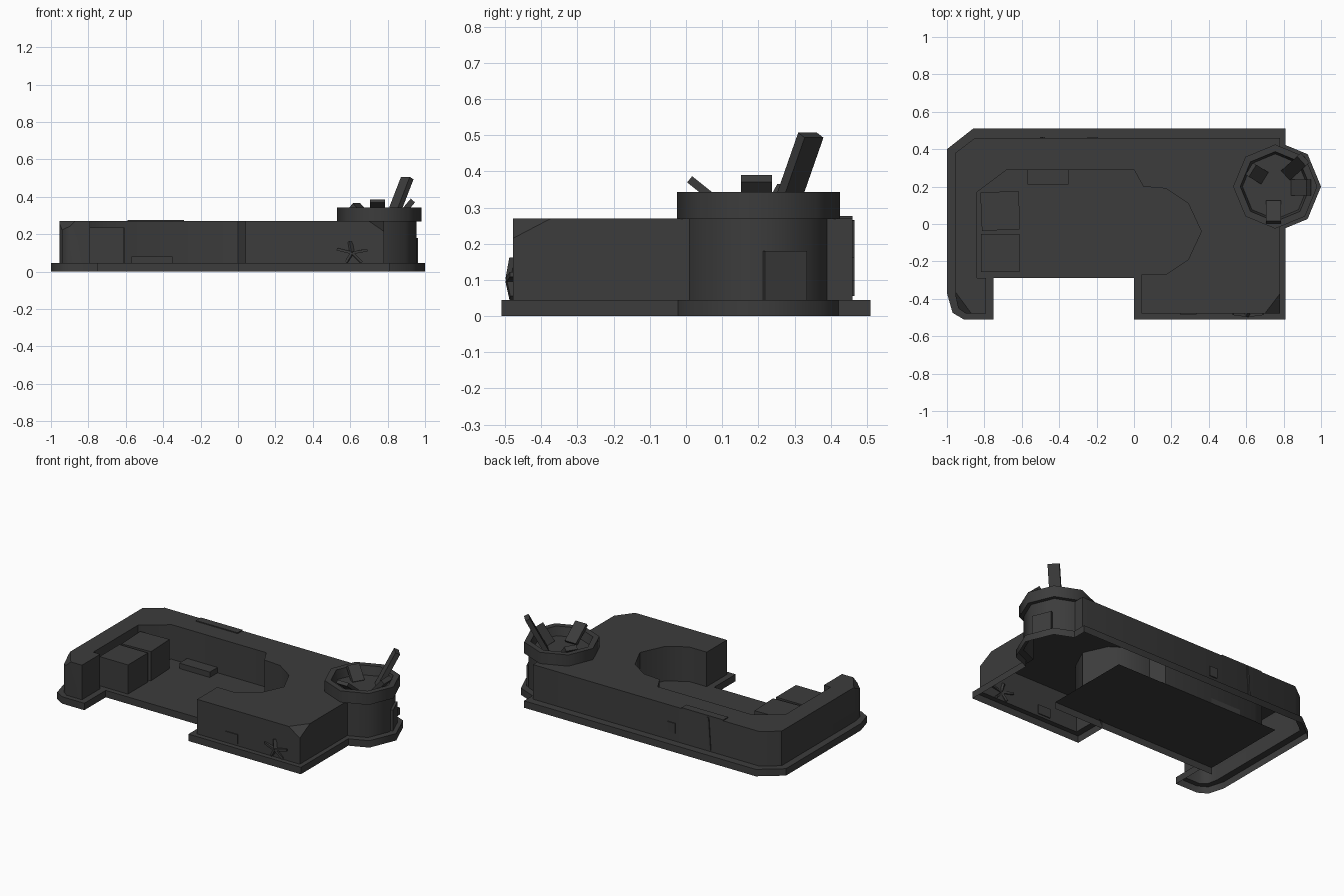
import bpy, bmesh
from math import radians, pi, sin, cos
from mathutils import Vector, Matrix

if "Cube" in bpy.data.objects:
    bpy.data.objects.remove(bpy.data.objects["Cube"])

stone = bpy.data.materials.new("dark_grey_stone")
stone.use_nodes = True
GREY = (0.045, 0.045, 0.045, 1)
stone.diffuse_color = GREY
stone.node_tree.nodes["Principled BSDF"].inputs["Base Color"].default_value = GREY


def finish(name, bm, rounded=False):
    """Turn a bmesh into an object; rounded ones blend along upright edges only."""
    bm.normal_update()
    if rounded:
        for f in bm.faces:
            f.smooth = True
        for e in bm.edges:
            d = (e.verts[0].co - e.verts[1].co).normalized()
            e.smooth = (len(e.link_faces) == 2 and abs(d.z) > 0.9
                        and e.calc_face_angle(pi) < radians(50))
    mesh = bpy.data.meshes.new(name)
    bm.to_mesh(mesh)
    bm.free()
    mesh.materials.append(stone)
    ob = bpy.data.objects.new(name, mesh)
    bpy.context.collection.objects.link(ob)
    return ob


def loft(bm, rings):
    """Join matching rings of points and return the vertex rings."""
    rows = [[bm.verts.new(p) for p in r] for r in rings]
    for lo, hi in zip(rows, rows[1:]):
        n = len(lo)
        for i in range(n):
            j = (i + 1) % n
            bm.faces.new((lo[i], lo[j], hi[j], hi[i]))
    return rows


def box(name, centre, size, rot=Matrix()):
    bm = bmesh.new()
    bmesh.ops.create_cube(bm, size=1, matrix=Matrix.Translation(centre) @ rot
                          @ Matrix.Diagonal((*size, 1)))
    return finish(name, bm)


def beam(name, start, end, width, depth, twist=0):
    """Leaning block between two points, its width lying level."""
    a, b = Vector(start), Vector(end)
    rot = (b - a).to_track_quat("Z", "Y").to_matrix().to_4x4()
    return box(name, (a + b) / 2, (width, depth, (b - a).length),
               rot @ Matrix.Rotation(radians(twist), 4, "Z"))


BASE, TOP = 0.045, 0.27
TX, TY = 0.755, 0.2


def tower_arc(radius, wall_x):
    """Eight-sided tower corners that stand out past the right wall."""
    pts = [(TX + radius * cos(k * pi / 4), TY + radius * sin(k * pi / 4)) for k in range(-2, 3)]
    for end, nxt in ((0, 1), (4, 3)):
        a, b = Vector(pts[end]), Vector(pts[nxt])
        pts[end] = tuple(a.lerp(b, (wall_x - a.x) / (b.x - a.x)))
    return pts


# Wall outline: courtyard edge is shared by plinth and wall
court = [(-0.84, -0.29), (-0.84, 0.17), (-0.68, 0.29), (0, 0.29), (0.05, 0.2),
         (0.17, 0.19), (0.29, 0.11), (0.36, -0.04), (0.29, -0.19), (0.17, -0.27),
         (0.04, -0.27)]
plinth = ([(0, -0.29), (0, -0.51), (0.81, -0.51)] + tower_arc(0.245, 0.81)
          + [(0.81, 0.51), (-0.86, 0.51), (-1, 0.4), (-1, -0.37), (-0.97, -0.475),
             (-0.91, -0.51), (-0.75, -0.51), (-0.75, -0.29)])
wall = ([(0.04, -0.29), (0.04, -0.478), (0.78, -0.478)] + tower_arc(0.2, 0.78)
        + [(0.78, 0.46), (-0.85, 0.46), (-0.955, 0.38), (-0.955, -0.38), (-0.94, -0.45),
           (-0.9, -0.478), (-0.79, -0.478), (-0.79, -0.29)])


def at(points, z):
    return [(x, y, z) for x, y in points]


# Hollow wall block with stepped plinth; courtyard walls stop at the floor
bm = bmesh.new()
court_foot = at(court, BASE)
rows = loft(bm, [at(plinth, 0) + court_foot, at(plinth, BASE) + court_foot,
                 at(wall, BASE) + court_foot, at(wall + court, TOP)])
bm.faces.new(rows[-1])
bmesh.ops.remove_doubles(bm, verts=bm.verts[:], dist=0.0005)


def chip(corner, run_x, run_y, drop):
    """Slice off a top corner and close the cut."""
    c = Vector(corner)
    normal = Vector((1 / run_x, 1 / run_y, 1 / drop))
    cut = bmesh.ops.bisect_plane(bm, geom=bm.verts[:] + bm.edges[:] + bm.faces[:],
                                 plane_co=c - Vector((run_x, 0, 0)),
                                 plane_no=normal.normalized(), clear_outer=True)
    edges = [e for e in cut["geom_cut"] if isinstance(e, bmesh.types.BMEdge)]
    for f in bmesh.ops.edgeloop_fill(bm, edges=edges)["faces"]:
        f.normal_update()
        if f.normal.z < 0:
            f.normal_flip()


chip((0.78, -0.478, TOP), 0.08, -0.105, 0.055)
chip((-0.955, -0.478, TOP), -0.085, -0.115, 0.08)
finish("wall_block", bm, True)

# Courtyard floor sheet with a front lip
bm = bmesh.new()
rows = [[bm.verts.new((x, y, z)) for x in (-0.84, 0.36)]
        for y, z in ((-0.29, 0), (-0.29, BASE), (0.29, BASE))]
for near, far in zip(rows, rows[1:]):
    bm.faces.new((near[0], near[1], far[1], far[0]))
finish("courtyard_floor", bm)

# Tower crown with sunken middle
bm = bmesh.new()
profile = [(0.19, 0.269), (0.225, 0.269), (0.225, 0.343), (0.187, 0.343), (0.175, 0.285)]
rows = loft(bm, [[(TX + r * cos(k * pi / 4), TY + r * sin(k * pi / 4), z) for k in range(8)]
                 for r, z in profile])
bm.faces.new(rows[-1])
finish("tower_crown", bm, True)

# Tower door panel
turn = Matrix.Rotation(radians(22.5), 4, "Z")
box("tower_door", (TX + 0.185 * cos(pi / 8), TY + 0.185 * sin(pi / 8), 0.1125),
    (0.03, 0.125, 0.135), turn)

# Broken posts on the tower
beam("tall_post", (0.82, 0.268, 0.28), (0.905, 0.345, 0.5), 0.07, 0.03)
beam("front_stub", (0.745, 0.12, 0.29), (0.745, 0.01, 0.378), 0.08, 0.022)
beam("side_stub", (0.85, 0.195, 0.28), (0.935, 0.195, 0.38), 0.085, 0.03)
beam("back_stub", (0.69, 0.25, 0.28), (0.625, 0.29, 0.355), 0.075, 0.03)

# Crates and bench in the courtyard
box("front_crate", (-0.715, -0.155, 0.14), (0.205, 0.205, 0.19))
box("rear_crate", (-0.715, 0.07, 0.14), (0.205, 0.205, 0.19), Matrix.Rotation(radians(2.5), 4, "Z"))
box("bench", (-0.46, 0.25, 0.0625), (0.22, 0.08, 0.035))

# Worn slabs and cracks
box("raised_slab", (-0.44, 0.435, 0.272), (0.3, 0.05, 0.008))
box("rear_hatch", (-0.22, 0.46, 0.13), (0.055, 0.012, 0.065))
box("rear_crack", (-0.49, 0.46, 0.16), (0.012, 0.012, 0.21), Matrix.Rotation(radians(4), 4, "Y"))
box("front_hatch", (0.29, -0.478, 0.09), (0.09, 0.012, 0.06))
for i, (dx, dz) in enumerate(((-0.08, 0.02), (0.08, 0.015), (-0.03, -0.05), (0.05, -0.05), (-0.01, 0.06))):
    beam(f"front_crack_{i + 1}", (0.61, -0.487, 0.1), (0.61 + dx, -0.476, 0.1 + dz), 0.022, 0.014)
